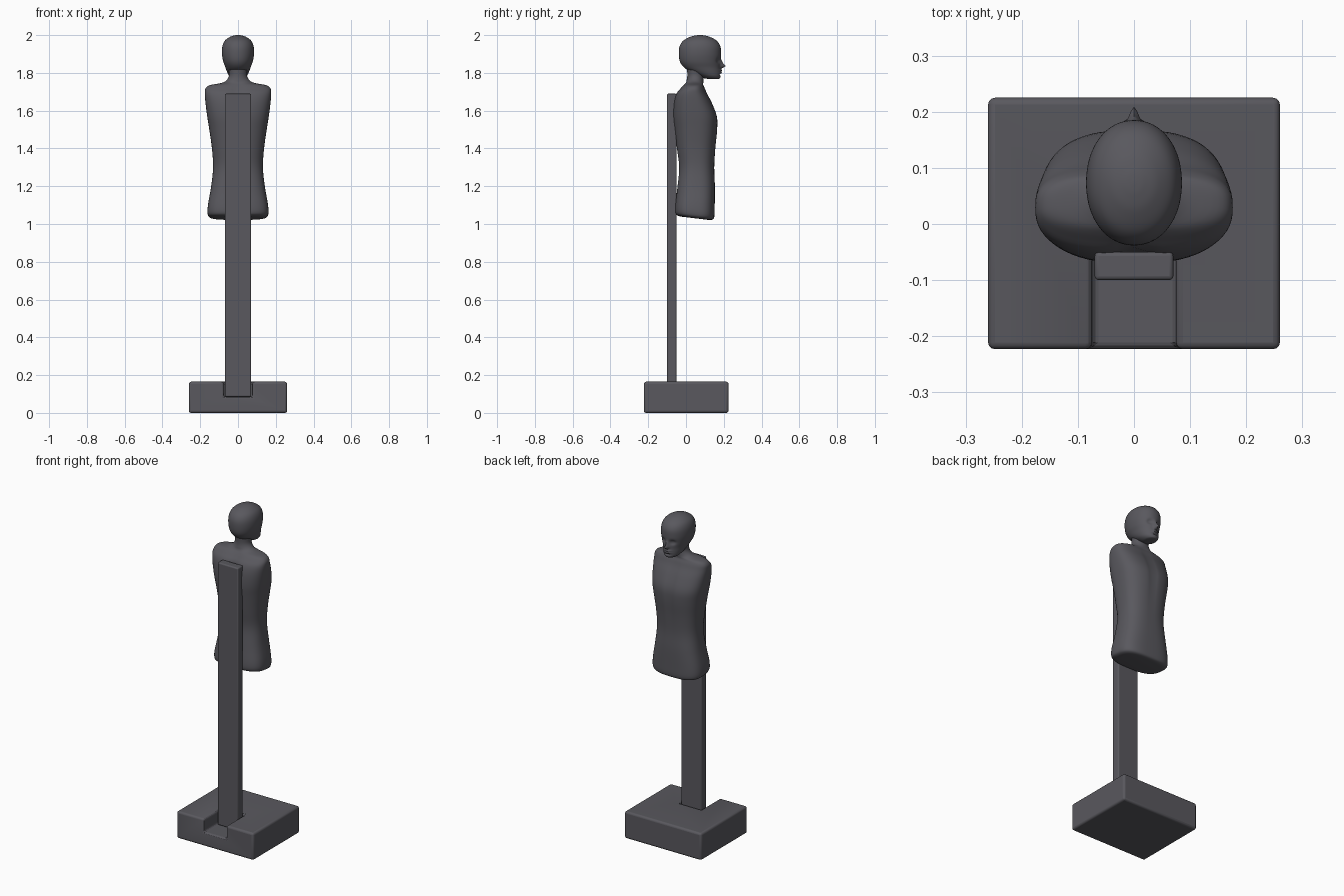
import bpy, bmesh, math
from math import exp

if "Cube" in bpy.data.objects:
    bpy.data.objects.remove(bpy.data.objects["Cube"], do_unlink=True)

mat = bpy.data.materials.new("charcoal grey")
mat.use_nodes = True
colour = (0.10, 0.098, 0.112, 1)
mat.diffuse_color = colour
mat.node_tree.nodes["Principled BSDF"].inputs["Base Color"].default_value = colour


def finish(name, bm):
    bmesh.ops.recalc_face_normals(bm, faces=bm.faces)
    me = bpy.data.meshes.new(name)
    bm.to_mesh(me)
    bm.free()
    ob = bpy.data.objects.new(name, me)
    bpy.context.collection.objects.link(ob)
    me.materials.append(mat)
    return ob


def smooth(ob, angle):
    bpy.ops.object.select_all(action='DESELECT')
    ob.select_set(True)
    bpy.context.view_layer.objects.active = ob
    bpy.ops.object.shade_smooth_by_angle(angle=math.radians(angle))


def box(name, x, y0, y1, z0, z1):
    bm = bmesh.new()
    bmesh.ops.create_cube(bm, size=1)
    for v in bm.verts:
        v.co = (2 * x * v.co.x, (y0 + y1) / 2 + v.co.y * (y1 - y0),
                (z0 + z1) / 2 + v.co.z * (z1 - z0))
    return finish(name, bm)


def bevel(ob, width):
    mod = ob.modifiers.new("soft edges", 'BEVEL')
    mod.width = width
    mod.segments = 3
    mod.limit_method = 'ANGLE'


def spline(rows, steps):
    """Smoothly interpolate rows of section values."""
    out = []
    for i in range(len(rows) - 1):
        a, b = rows[max(i - 1, 0)], rows[i]
        c, d = rows[i + 1], rows[min(i + 2, len(rows) - 1)]
        for s in range(steps):
            t = s / steps
            out.append([q + t * (r - p) / 2 + t * t * (2 * p - 5 * q + 4 * r - u) / 2
                        + t ** 3 * (3 * q - p - 3 * r + u) / 2
                        for p, q, r, u in zip(a, b, c, d)])
    return out + [list(rows[-1])]


def loft(name, rows, shape, steps=4, sides=64):
    """Stack rounded sections: height, half width, back y, front y, squareness."""
    bm = bmesh.new()
    rings = []
    for z, w, back, front, power in spline(rows, steps):
        ring = []
        for k in range(sides):
            a = 2 * math.pi * k / sides
            c, s = math.cos(a), math.sin(a)
            x = w * math.copysign(abs(c) ** (2 / power), c)
            y = (front + back) / 2 + (front - back) / 2 * math.copysign(abs(s) ** (2 / power), s)
            ring.append(bm.verts.new(shape(x, y, z, s)))
        rings.append(ring)
    for lo, hi in zip(rings, rings[1:]):
        for k in range(sides):
            j = (k + 1) % sides
            bm.faces.new((lo[k], lo[j], hi[j], hi[k]))
    bm.faces.new(rings[0])
    bm.faces.new(rings[-1])
    ob = finish(name, bm)
    smooth(ob, 50)
    return ob


def bump(v, centre, size):
    return exp(-((v - centre) / size) ** 2)


def torso_shape(x, y, z, s):
    # spine groove, breastbone crease and a gently tilted underside
    body = min(1, max(0, (1.76 - z) / 0.1)) * min(1, max(0, (z - 1.03) / 0.1))
    if s < 0:
        y += 0.018 * bump(x, 0, 0.03) * -s * body
    else:
        y -= 0.008 * bump(x, 0, 0.018) * s * bump(z, 1.6, 0.2) * body
    if z < 1.15:
        z -= 0.12 * (y - 0.05) * (1.15 - z) / 0.12
    return x, y, z


def face_shape(x, y, z, s):
    # nose, eye sockets, lips and chin on the +y side
    if s > 0:
        side = abs(x)
        y += 0.026 * bump(x, 0, 0.010) * bump(z, 1.836, 0.011)
        y += 0.012 * bump(x, 0, 0.009) * bump(z, 1.855, 0.015)
        y -= 0.014 * bump(side, 0.03, 0.014) * bump(z, 1.866, 0.012)
        y += 0.005 * bump(side, 0.03, 0.009) * bump(z, 1.865, 0.006)
        y += 0.009 * bump(x, 0, 0.02) * (bump(z, 1.813, 0.005) + bump(z, 1.801, 0.005))
        y -= 0.006 * bump(x, 0, 0.02) * bump(z, 1.791, 0.005)
    return x, y, z


# torso with neck
loft("torso", [
    (1.030, 0.120, -0.025, 0.120, 2.6), (1.034, 0.145, -0.046, 0.140, 2.8),
    (1.050, 0.160, -0.058, 0.150, 3.0), (1.100, 0.159, -0.058, 0.152, 3.0),
    (1.200, 0.142, -0.048, 0.153, 2.8), (1.300, 0.132, -0.040, 0.150, 2.6),
    (1.400, 0.138, -0.052, 0.156, 2.6), (1.500, 0.152, -0.064, 0.166, 2.6),
    (1.570, 0.163, -0.070, 0.164, 2.7), (1.640, 0.172, -0.066, 0.138, 2.7),
    (1.690, 0.176, -0.052, 0.112, 2.7), (1.718, 0.172, -0.030, 0.100, 2.6),
    (1.735, 0.150, -0.014, 0.092, 2.5), (1.746, 0.090, -0.004, 0.092, 2.1),
    (1.760, 0.062, 0.003, 0.093, 2), (1.785, 0.048, 0.007, 0.094, 2),
    (1.820, 0.050, 0.005, 0.100, 2), (1.850, 0.050, 0.000, 0.100, 2)], torso_shape)

# head
loft("head", [
    (1.768, 0.020, 0.120, 0.172, 2), (1.772, 0.034, 0.095, 0.180, 2),
    (1.785, 0.048, 0.065, 0.184, 2), (1.805, 0.058, 0.025, 0.182, 2.1),
    (1.830, 0.067, -0.012, 0.181, 2.1), (1.860, 0.078, -0.032, 0.182, 2.1),
    (1.900, 0.085, -0.038, 0.185, 2.1), (1.940, 0.083, -0.034, 0.182, 2.1),
    (1.970, 0.070, -0.015, 0.163, 2.1), (1.990, 0.044, 0.020, 0.128, 2),
    (1.998, 0.020, 0.050, 0.098, 2), (2.000, 0.003, 0.070, 0.078, 2)],
    face_shape, steps=6, sides=96)

# post behind the torso
post = box("post", 0.07, -0.1, -0.05, 0.085, 1.69)
bevel(post, 0.007)
smooth(post, 40)

# base block with a slot that receives the post
base = box("base", 0.26, -0.223, 0.225, 0, 0.165)
slot = box("slot_cutter", 0.075, -0.4, -0.04, 0.085, 0.4)
slot.hide_render = True
slot.hide_viewport = True
cut = base.modifiers.new("slot", 'BOOLEAN')
cut.object = slot
cut.solver = 'EXACT'
bevel(base, 0.012)
smooth(base, 40)
